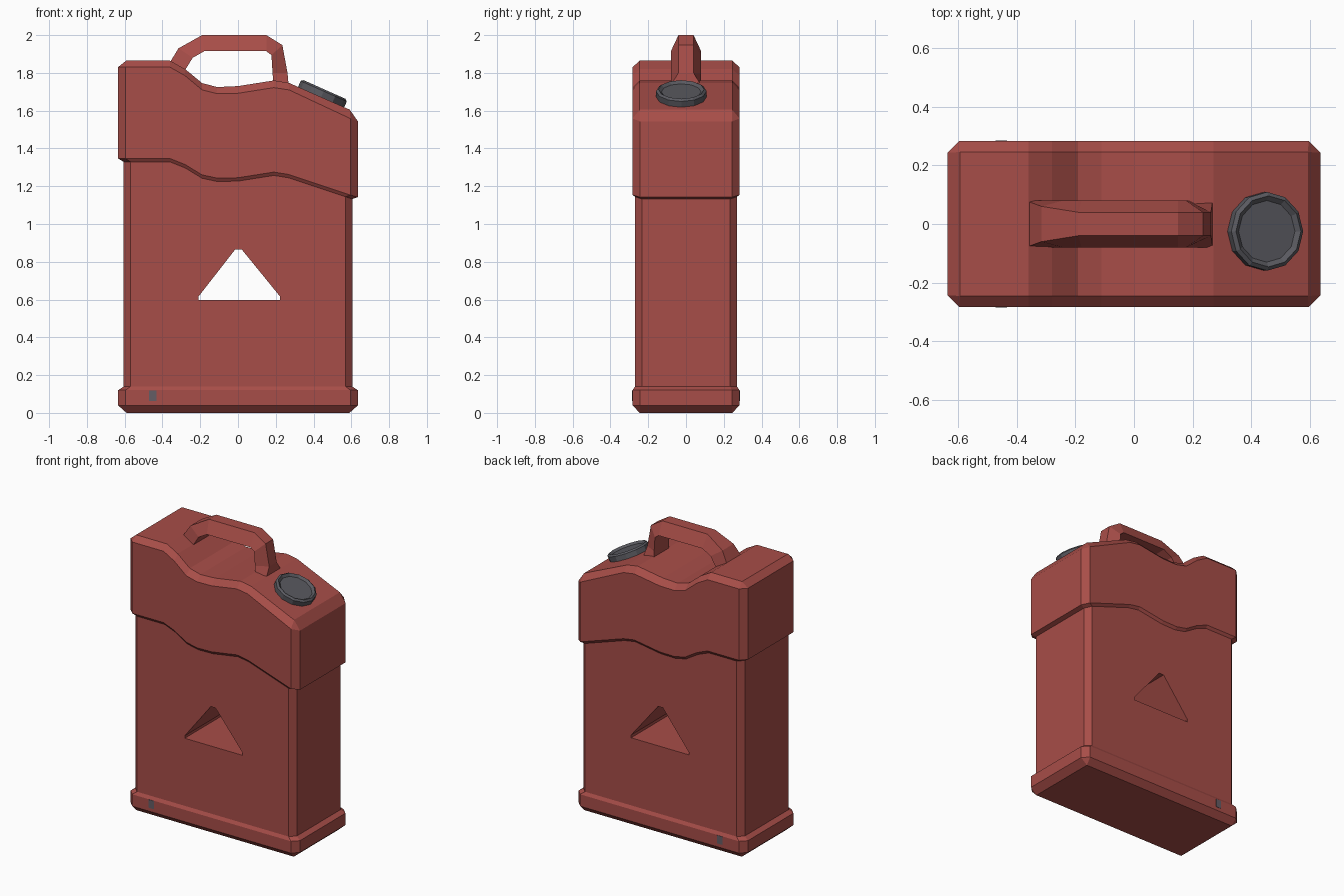
import bpy, bmesh, math
from mathutils import Matrix

if "Cube" in bpy.data.objects:
    bpy.data.objects.remove(bpy.data.objects["Cube"])


def material(name, rgb):
    m = bpy.data.materials.new(name)
    m.diffuse_color = (*rgb, 1)
    m.use_nodes = True
    m.node_tree.nodes["Principled BSDF"].inputs["Base Color"].default_value = m.diffuse_color
    return m


RED = material("red paint", (0.39, 0.075, 0.065))
GREY = material("dark grey plastic", (0.10, 0.10, 0.115))
SLATE = material("slate mark", (0.13, 0.11, 0.13))


def finish(name, bm, mat):
    bmesh.ops.remove_doubles(bm, verts=bm.verts, dist=0.0005)
    bmesh.ops.dissolve_degenerate(bm, edges=bm.edges, dist=0.0005)
    bmesh.ops.recalc_face_normals(bm, faces=bm.faces)
    me = bpy.data.meshes.new(name)
    bm.to_mesh(me)
    bm.free()
    ob = bpy.data.objects.new(name, me)
    me.materials.append(mat)
    bpy.context.collection.objects.link(ob)
    return ob


def bridge(bm, a, b):
    n = len(a)
    for i in range(n):
        bm.faces.new((a[i], a[(i + 1) % n], b[(i + 1) % n], b[i]))


def lerp_curve(points, x):
    if x <= points[0][0]:
        return points[0][1]
    for (x0, z0), (x1, z1) in zip(points, points[1:]):
        if x <= x1:
            return z0 + (z1 - z0) * (x - x0) / (x1 - x0)
    return points[-1][1]


# Wavy edges of the shoulder, as heights along x
STATIONS = [-0.36, -0.28, -0.19, -0.11, 0, 0.19, 0.27]
lower = [(-0.36, 1.347), (-0.28, 1.315), (-0.19, 1.26), (-0.11, 1.243), (0, 1.245),
         (0.19, 1.275), (0.27, 1.262), (0.59, 1.155), (0.635, 1.142)]
upper = [(-0.36, 1.83), (-0.28, 1.785), (-0.19, 1.71), (-0.11, 1.69), (0, 1.692),
         (0.19, 1.722), (0.27, 1.71), (0.59, 1.56), (0.635, 1.543)]
crest = [(-0.36, 1.865), (-0.28, 1.82), (-0.19, 1.746), (-0.11, 1.725), (0, 1.73),
         (0.19, 1.76), (0.27, 1.747), (0.59, 1.605)]
under = [(x, z - 0.018) for x, z in lower]


def flat(z):
    return [(0, z)]


# Can body: stacked chamfered rings (half x, half y, corner chamfer, height curve)
RINGS = [(0.59, 0.245, 0, flat(0)), (0.635, 0.283, 0.04, flat(0.04)),
         (0.635, 0.283, 0.04, flat(0.12)), (0.605, 0.27, 0.036, flat(0.14)),
         (0.605, 0.27, 0.036, under), (0.635, 0.283, 0.04, lower),
         (0.635, 0.283, 0.04, upper), (0.592, 0.245, 0, crest)]
bm = bmesh.new()
rings = []
for hx, hy, c, curve in RINGS:
    xs = [-hx + c] + STATIONS + [hx - c]
    plan = [(x, -hy) for x in xs] + [(hx, -hy + c), (hx, hy - c)]
    plan += [(x, hy) for x in reversed(xs)] + [(-hx, hy - c), (-hx, -hy + c)]
    rings.append([bm.verts.new((x, y, lerp_curve(curve, x))) for x, y in plan])
for a, b in zip(rings, rings[1:]):
    bridge(bm, a, b)
for r in (rings[0], rings[-1]):
    for i in range(8):
        bm.faces.new((r[i], r[i + 1], r[18 - i], r[19 - i]))
    bm.faces.new((r[8], r[9], r[10], r[11]))
    bm.faces.new((r[19], r[20], r[21], r[0]))
body = finish("can_body", bm, RED)

# Triangular hole through the body
tri = [(-0.015, 0.865), (0.02, 0.865), (0.222, 0.617), (0.222, 0.598), (-0.21, 0.598), (-0.21, 0.615)]
bm = bmesh.new()
ends = [[bm.verts.new((x, y, z)) for x, z in tri] for y in (-0.5, 0.5)]
bridge(bm, *ends)
for e in ends:
    bm.faces.new(e)
cutter = finish("hole_cutter", bm, RED)
cutter.hide_render = True
mod = body.modifiers.new("hole", "BOOLEAN")
mod.operation, mod.object, mod.solver = "DIFFERENCE", cutter, "EXACT"
bpy.context.view_layer.objects.active = body
bpy.ops.object.modifier_apply(modifier="hole")
bpy.data.objects.remove(cutter)

# Handle: trapezoid section swept between an outer and an inner path
outer = [(-0.37, 1.84, 0.08), (-0.315, 1.93, 0.06), (-0.19, 2.0, 0.04), (0.15, 2.0, 0.04),
         (0.235, 1.947, 0.04), (0.262, 1.80, 0.04), (0.268, 1.735, 0.08)]
inner = [(-0.283, 1.81), (-0.24, 1.88), (-0.178, 1.915), (0.15, 1.915),
         (0.177, 1.894), (0.183, 1.80), (0.187, 1.74)]
bm = bmesh.new()
sections = []
for (ox, oz, w), (ix, iz) in zip(outer, inner):
    pts = [(ox, -w, oz), (ox, w, oz), (ix, 0.08, iz), (ix, -0.08, iz)]
    sections.append([bm.verts.new(p) for p in pts])
for a, b in zip(sections, sections[1:]):
    bridge(bm, a, b)
bm.faces.new(sections[0])
bm.faces.new(sections[-1])
finish("carry_handle", bm, RED)

# Filler cap: twelve-sided, dished, tilted with the sloping shoulder
bm = bmesh.new()
loops = []
for r, z in [(0.132, -0.03), (0.134, 0.034), (0.121, 0.044), (0.105, 0.03)]:
    loops.append([bm.verts.new((r * math.cos(k * math.tau / 12), r * math.sin(k * math.tau / 12), z))
                  for k in range(12)])
for a, b in zip(loops, loops[1:]):
    bridge(bm, a, b)
bm.faces.new(loops[0])
bm.faces.new(loops[-1])
tilt = Matrix.Translation((0.44, -0.025, 1.672)) @ Matrix.Rotation(math.radians(24), 4, "Y")
bmesh.ops.transform(bm, matrix=tilt, verts=bm.verts)
finish("filler_cap", bm, GREY)

# Small slate marks on the base band, front and back
for side, y in (("front", -0.283), ("back", 0.283)):
    bm = bmesh.new()
    place = Matrix.Translation((-0.452, y, 0.091)) @ Matrix.Diagonal((0.04, 0.004, 0.055, 1))
    bmesh.ops.create_cube(bm, size=1, matrix=place)
    finish(side + "_base_mark", bm, SLATE)
